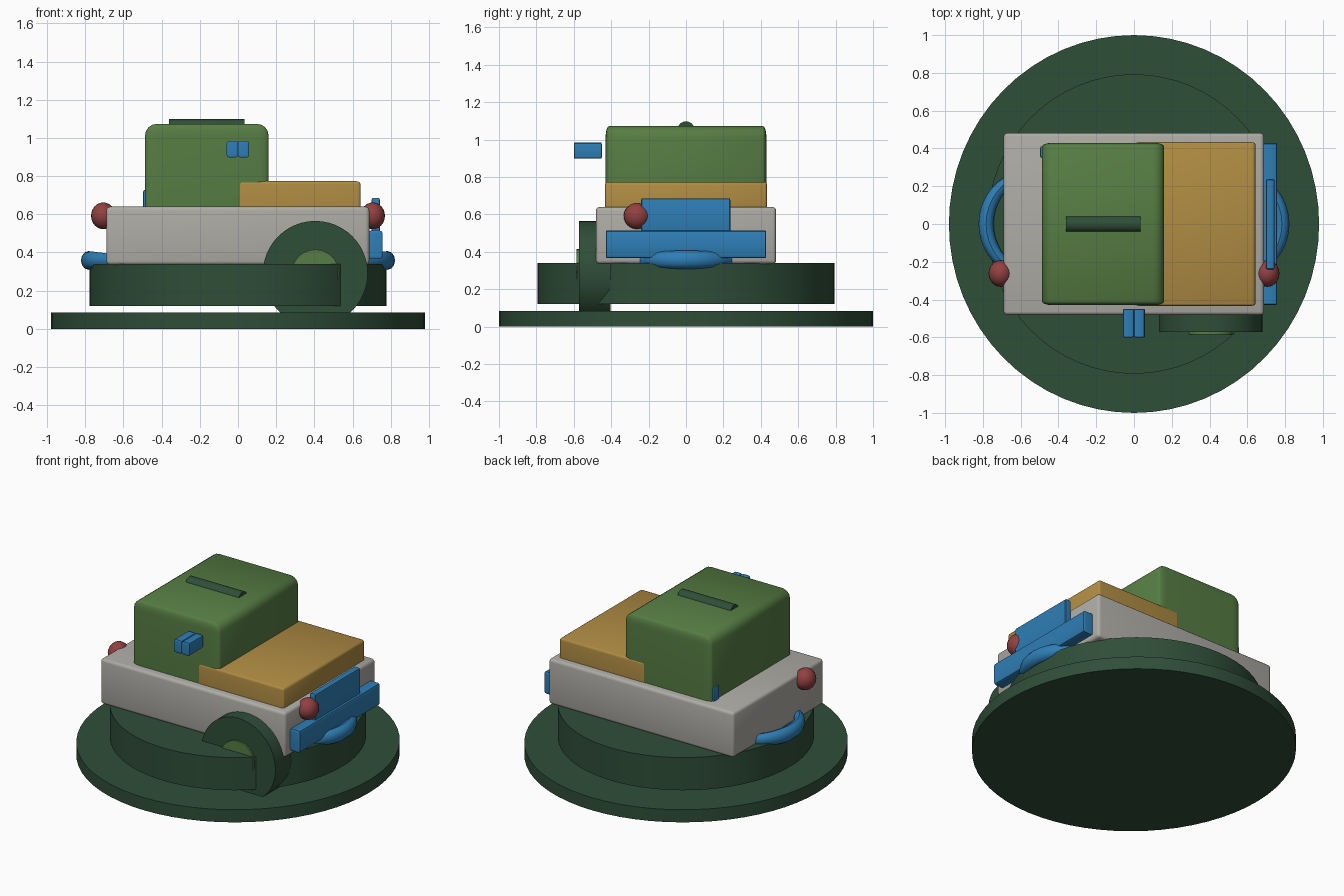
import bpy, bmesh, math
from mathutils import Matrix, Vector

if "Cube" in bpy.data.objects:
    bpy.data.objects.remove(bpy.data.objects["Cube"])


def material(name, rgb):
    m = bpy.data.materials.new(name)
    lin = [((c / 255 + 0.055) / 1.055) ** 2.4 for c in rgb]
    m.diffuse_color = (*lin, 1)
    m.use_nodes = True
    m.node_tree.nodes["Principled BSDF"].inputs["Base Color"].default_value = m.diffuse_color
    return m


DARK = material("dark green", (47, 78, 56))
GREEN = material("leaf green", (86, 125, 67))
ORANGE = material("ochre", (176, 140, 67))
GREY = material("warm grey", (174, 172, 166))
BLUE = material("blue", (46, 126, 182))
RED = material("red", (146, 64, 64))


def finish(bm, name, mat):
    me = bpy.data.meshes.new(name)
    bmesh.ops.recalc_face_normals(bm, faces=bm.faces)
    bm.to_mesh(me)
    bm.free()
    ob = bpy.data.objects.new(name, me)
    bpy.context.collection.objects.link(ob)
    me.materials.append(mat)
    bpy.ops.object.select_all(action='DESELECT')
    ob.select_set(True)
    bpy.context.view_layer.objects.active = ob
    bpy.ops.object.shade_smooth_by_angle(angle=math.radians(35))
    return ob


def box(name, mat, x, y, z, round_xyz=(0.01, 0.01, 0.01), segs=2):
    """Box between (min, max) pairs, with its own rounding along each axis."""
    lo, hi = Vector((x[0], y[0], z[0])), Vector((x[1], y[1], z[1]))
    r, size, mid = Vector(round_xyz), hi - lo, (lo + hi) / 2
    bm = bmesh.new()
    bmesh.ops.create_cube(bm, size=1)
    for v in bm.verts:
        v.co = Vector(v.co[i] * size[i] / r[i] for i in range(3))
    bmesh.ops.bevel(bm, geom=bm.edges[:], offset=1, segments=segs, profile=0.5, affect='EDGES')
    for v in bm.verts:
        v.co = Vector(v.co[i] * r[i] + mid[i] for i in range(3))
    return finish(bm, name, mat)


def cylinder(name, mat, centre, radii, depth, axis='Z', segs=64):
    rot = {'Z': Matrix(), 'Y': Matrix.Rotation(math.pi / 2, 4, 'X'),
           'X': Matrix.Rotation(math.pi / 2, 4, 'Y')}[axis]
    bm = bmesh.new()
    bmesh.ops.create_cone(bm, cap_ends=True, segments=segs, radius1=1, radius2=1, depth=1)
    bm.transform(Matrix.Translation(centre) @ rot @ Matrix.Diagonal((*radii, depth, 1)))
    return finish(bm, name, mat)


def bow_handle(name, side):
    """Curved tube bulging outward, thinning toward its ends."""
    bm = bmesh.new()
    rings, steps, sides = [], 12, 12
    for i in range(steps + 1):
        t = -1 + 2 * i / steps
        a = t * math.radians(54)
        k = 1 - 0.3 * abs(t) ** 2
        ring = []
        for j in range(sides):
            b = math.tau * j / sides
            rad = 0.28 + 0.04 * k * math.cos(b)
            ring.append(bm.verts.new((side * (0.503 + rad * math.cos(a)), rad * math.sin(a),
                                      0.358 + 0.049 * k * math.sin(b))))
        rings.append(ring)
    for p, q in zip(rings, rings[1:]):
        for j in range(sides):
            n = (j + 1) % sides
            bm.faces.new((p[j], p[n], q[n], q[j]))
    bm.faces.new(rings[0])
    bm.faces.new(rings[-1])
    return finish(bm, name, BLUE)


# Stand and the drum floating above it
cylinder("base_disc", DARK, (0, 0, 0.0425), (0.98, 1.0), 0.085)
cylinder("drum", DARK, (0, 0, 0.23), (0.777, 0.793), 0.22)

# Wheel and hub on the front side
cylinder("wheel", DARK, (0.405, -0.488, 0.29), (0.275, 0.275), 0.17, 'Y', 48)
cylinder("wheel_hub", GREEN, (0.405, -0.53, 0.29), (0.125, 0.125), 0.11, 'Y', 32)

# Body, cab and hood
box("body", GREY, (-0.69, 0.688), (-0.482, 0.482), (0.335, 0.64), (0.022, 0.018, 0.02), 3)
box("cab", GREEN, (-0.487, 0.16), (-0.43, 0.43), (0.55, 1.073), (0.06, 0.02, 0.06), 4)
box("hood", ORANGE, (0.005, 0.642), (-0.433, 0.433), (0.55, 0.773), (0.02, 0.01, 0.016), 3)
cylinder("roof_bar", DARK, (-0.163, 0, 1.053), (0.045, 0.045), 0.395, 'X', 24)

# Front bumper with upright plate
box("bumper", BLUE, (0.68, 0.758), (-0.428, 0.428), (0.367, 0.514), (0.014, 0.004, 0.014))
box("grille_plate", BLUE, (0.70, 0.744), (-0.24, 0.237), (0.49, 0.686), (0.009, 0.004, 0.012))

# Side mirror made of two halves
for label, x0 in (("left", -0.059), ("right", -0.001)):
    box("mirror_" + label, BLUE, (x0, x0 + 0.058), (-0.6, -0.45), (0.898, 0.984), (0.01, 0.003, 0.012))

# Small catch behind the cab
box("rear_catch", BLUE, (-0.497, -0.45), (0.35, 0.412), (0.6, 0.728))

# Lamps and bow handles at both ends
for label, side in (("front", 1), ("rear", -1)):
    bm = bmesh.new()
    bmesh.ops.create_uvsphere(bm, u_segments=20, v_segments=12, radius=1)
    bm.transform(Matrix.Translation((side * 0.706, -0.262, 0.592)) @ Matrix.Diagonal((0.064, 0.071, 0.07, 1)))
    finish(bm, label + "_lamp", RED)
    bow_handle(label + "_bow_handle", side)
